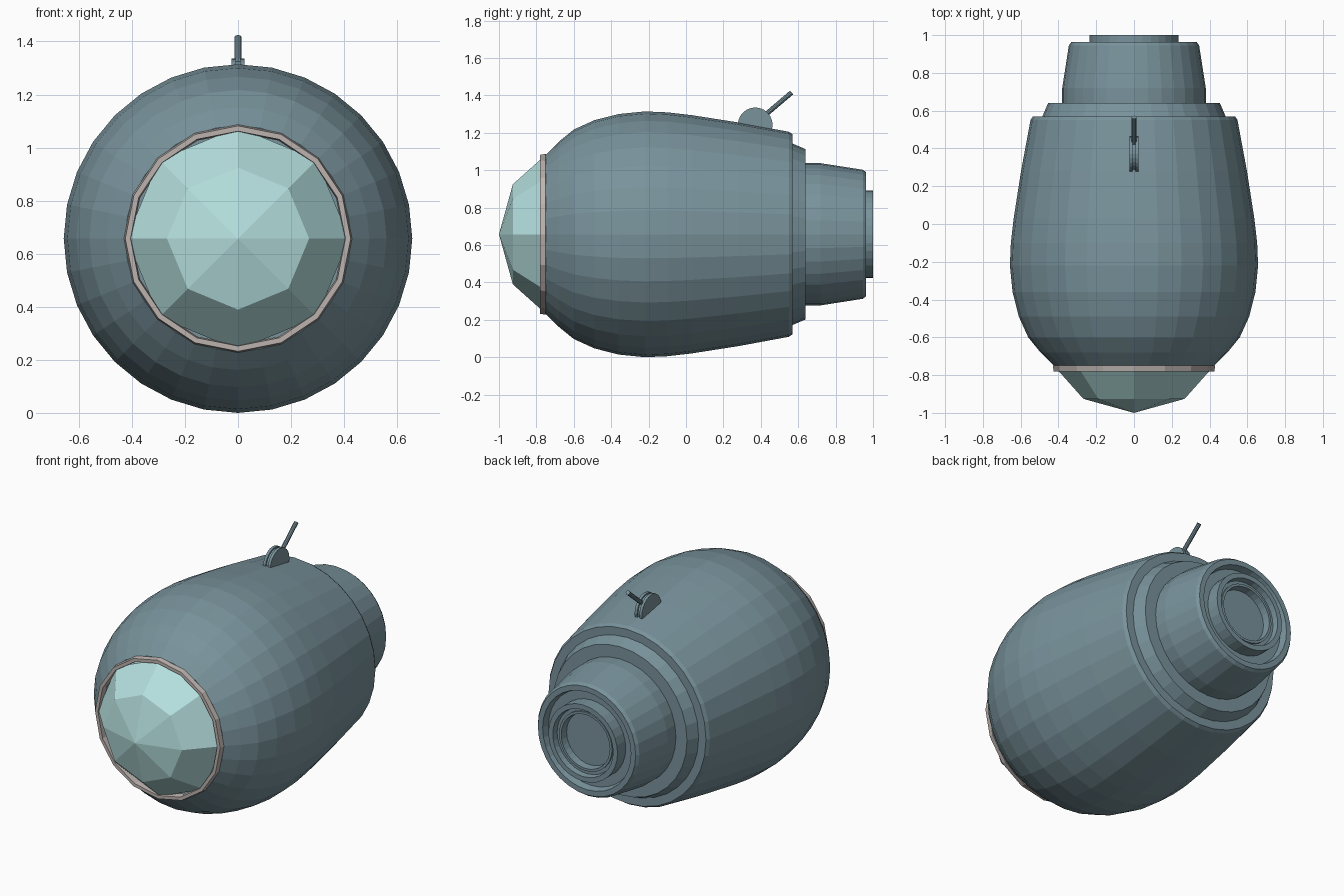
import bpy, bmesh
from math import sin, cos, pi, radians
from mathutils import Vector

if "Cube" in bpy.data.objects:
    bpy.data.objects.remove(bpy.data.objects["Cube"])

AXIS_Z = 0.657


def material(name, rgb):
    m = bpy.data.materials.new(name)
    m.diffuse_color = (*rgb, 1)
    m.use_nodes = True
    m.node_tree.nodes["Principled BSDF"].inputs["Base Color"].default_value = m.diffuse_color
    return m


STEEL = material("blue_grey_metal", (0.19, 0.29, 0.33))
GLASS = material("pale_glass", (0.46, 0.74, 0.73))
TRIM = material("light_trim", (0.50, 0.45, 0.43))


def finish(bm, name, mat):
    bmesh.ops.remove_doubles(bm, verts=bm.verts, dist=0.0001)
    bmesh.ops.recalc_face_normals(bm, faces=bm.faces)
    me = bpy.data.meshes.new(name)
    bm.to_mesh(me)
    bm.free()
    me.materials.append(mat)
    ob = bpy.data.objects.new(name, me)
    bpy.context.collection.objects.link(ob)
    return ob


def lathe(name, profile, sides, mat, closed=False):
    """Revolve (y, radius) points around the long axis."""
    bm = bmesh.new()
    rings = []
    for y, r in profile:
        if r == 0:
            rings.append([bm.verts.new((0, y, AXIS_Z))] * sides)
        else:
            rings.append([bm.verts.new((r * cos(2 * pi * i / sides), y,
                                        AXIS_Z + r * sin(2 * pi * i / sides)))
                          for i in range(sides)])
    pairs = list(zip(rings, rings[1:]))
    if closed:
        pairs.append((rings[-1], rings[0]))
    for a, b in pairs:
        for i in range(sides):
            j = (i + 1) % sides
            quad = list(dict.fromkeys([a[i], a[j], b[j], b[i]]))
            bm.faces.new(quad)
    return finish(bm, name, mat)


def rod(name, start, end, radius, sides, mat):
    """Capped cylinder between two points."""
    a, b = Vector(start), Vector(end)
    bm = bmesh.new()
    bmesh.ops.create_cone(bm, cap_ends=True, segments=sides, radius1=radius,
                          radius2=radius, depth=(b - a).length)
    rot = (b - a).to_track_quat('Z', 'Y').to_matrix()
    for v in bm.verts:
        v.co = rot @ v.co + (a + b) / 2
    return finish(bm, name, mat)


# Bulbous shell, with the stepped collar at its rear
lathe("body_shell", [
    (-0.745, 0.40), (-0.75, 0.425), (-0.68, 0.495), (-0.60, 0.56), (-0.49, 0.61),
    (-0.36, 0.643), (-0.22, 0.657), (-0.10, 0.652), (0.03, 0.637), (0.28, 0.598),
    (0.55, 0.548), (0.57, 0.535), (0.57, 0.485), (0.64, 0.455), (0.64, 0.37)],
    32, STEEL)

# Tapered neck with a shallow recess in its end
lathe("neck", [
    (0.62, 0.38), (0.72, 0.38), (0.945, 0.345), (0.963, 0.332),
    (0.963, 0.30), (0.92, 0.29), (0.92, 0.22)], 32, STEEL)

# Tail nozzle with nested rings and a sunken end disc
lathe("tail_nozzle", [
    (0.91, 0.235), (1.0, 0.235), (1.0, 0.205), (0.965, 0.20),
    (0.965, 0.18), (0.975, 0.18), (0.975, 0.165), (0.93, 0.16),
    (0.93, 0)], 32, STEEL)

# Window rim and faceted glass dome
lathe("window_rim", [(-0.75, 0.43), (-0.78, 0.425), (-0.78, 0.405), (-0.74, 0.40)],
      16, TRIM, closed=True)
R = 0.52
dome = [(-1 + R * (1 - cos(radians(a))), R * sin(radians(a))) for a in (0, 31)]
lathe("window_glass", dome + [(-0.755, 0.42), (-0.70, 0.42)], 8, GLASS)

# Antenna bracket: two cheek plates around a slightly smaller core
for side, tag in ((-1, "left"), (1, "right")):
    rod("bracket_plate_" + tag, (side * 0.008, 0.37, 1.242),
        (side * 0.025, 0.37, 1.242), 0.093, 24, STEEL)
rod("bracket_core", (-0.01, 0.37, 1.242), (0.01, 0.37, 1.242), 0.084, 24, STEEL)

# Antenna rod
rod("antenna", (0, 0.40, 1.275), (0, 0.565, 1.415), 0.013, 10, STEEL)
